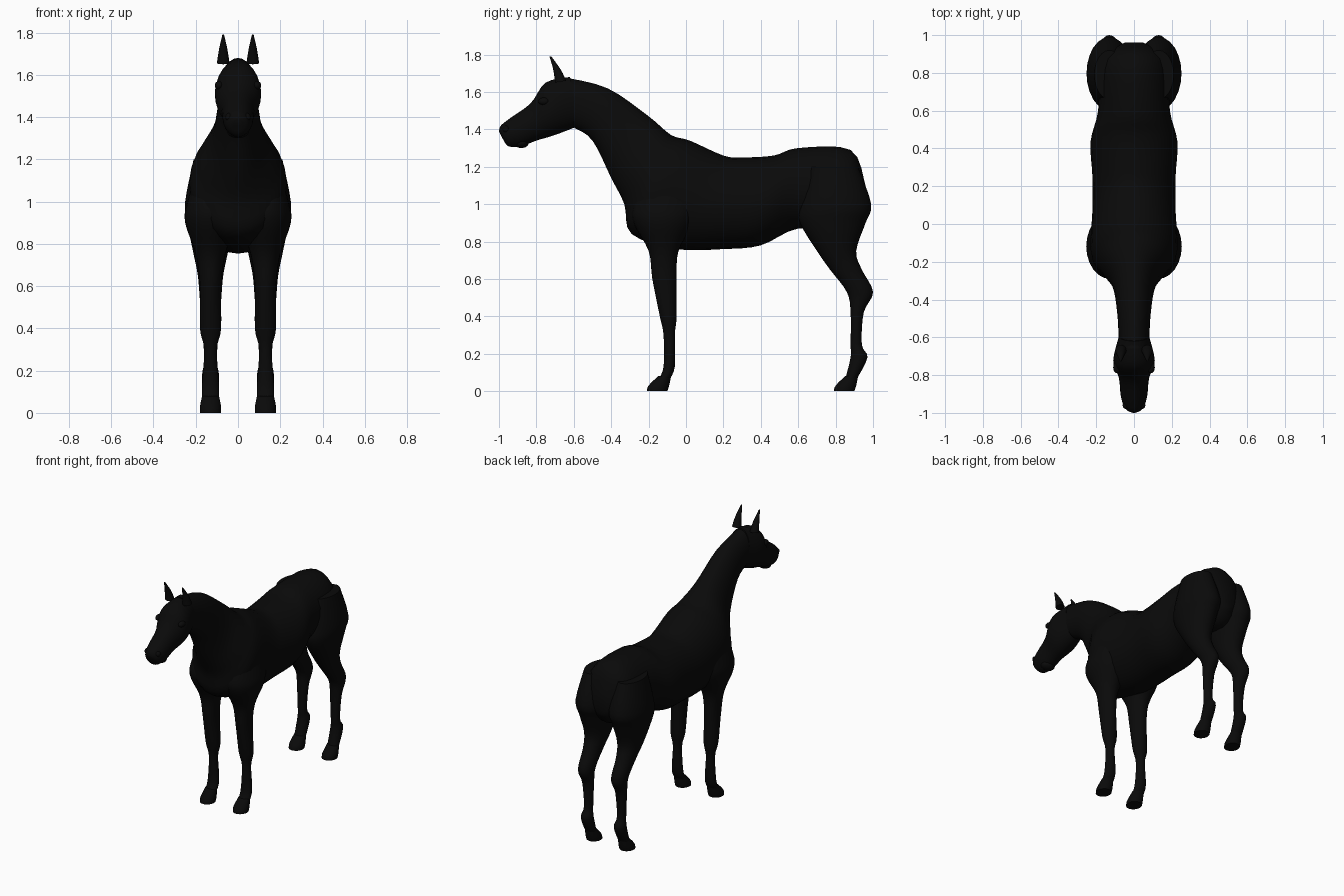
import bpy, bmesh
from math import sin, cos, pi
from mathutils import Vector

default_cube = bpy.data.objects.get("Cube")
if default_cube:
    bpy.data.objects.remove(default_cube, do_unlink=True)

# Single coat colour
coat = bpy.data.materials.new("black coat")
coat.use_nodes = True
coat_colour = (0.003, 0.003, 0.003, 1)
coat.diffuse_color = coat_colour
coat.node_tree.nodes["Principled BSDF"].inputs["Base Color"].default_value = coat_colour

SIDES = 24
STEPS = 4


def finish(name, bm, mirrored):
    """Turn a bmesh into a smooth object, mirrored for paired parts."""
    bmesh.ops.recalc_face_normals(bm, faces=bm.faces)
    mesh = bpy.data.meshes.new(name)
    bm.to_mesh(mesh)
    bm.free()
    mesh.materials.append(coat)
    mesh.shade_smooth()
    mesh.set_sharp_from_angle(angle=pi / 3)
    obj = bpy.data.objects.new(name, mesh)
    bpy.context.collection.objects.link(obj)
    if mirrored:
        mirror = obj.modifiers.new("Mirror", "MIRROR")
        mirror.use_mirror_merge = False


def flowing(sections):
    """Pass a smooth spline through the sections and sample it evenly."""
    keys = [Vector(section) for section in sections]
    keys = [keys[0]] + keys + [keys[-1]]
    for before, start, end, after in zip(keys, keys[1:], keys[2:], keys[3:]):
        leaving, arriving = (end - before) / 2, (after - start) / 2
        for step in range(STEPS):
            t = step / STEPS
            blend = t * t * (3 - 2 * t)
            yield (start.lerp(end, blend)
                   + leaving * t * (1 - t) ** 2
                   - arriving * t * t * (1 - t))
    yield keys[-1]


def loft(name, sections, centre=0.0):
    """Skin elliptical rings. Each section holds y and z of one edge,
    y and z of the opposite edge, and the half width."""
    bm = bmesh.new()
    rings = []
    for y_a, z_a, y_b, z_b, width in flowing(sections):
        edge_a, edge_b = Vector((centre, y_a, z_a)), Vector((centre, y_b, z_b))
        middle, reach = (edge_a + edge_b) / 2, (edge_a - edge_b) / 2
        side = Vector((width, 0, 0))
        angles = [2 * pi * i / SIDES for i in range(SIDES)]
        rings.append([bm.verts.new(middle + reach * cos(a) + side * sin(a))
                      for a in angles])
    for ring, following in zip(rings, rings[1:]):
        for i in range(SIDES):
            j = (i + 1) % SIDES
            bm.faces.new((ring[i], ring[j], following[j], following[i]))
    bm.faces.new(rings[0])
    bm.faces.new(rings[-1])
    finish(name, bm, mirrored=centre > 0)


def limb(name, levels, shift=0.0):
    """Skin a pair of limbs from level rings: height, front y, back y, half width."""
    loft(name, [(front + shift, height, back + shift, height, width)
                for height, front, back, width in levels], centre=0.13)


def ellipsoid(name, centre, radii):
    bm = bmesh.new()
    bmesh.ops.create_uvsphere(bm, u_segments=SIDES, v_segments=SIDES // 2, radius=1)
    bmesh.ops.scale(bm, vec=Vector(radii), verts=bm.verts)
    bmesh.ops.translate(bm, vec=Vector(centre), verts=bm.verts)
    finish(name, bm, mirrored=centre[0] > 0)


# Neck and barrel, from the poll back to the rump
loft("neck_and_body", [
    (-.66, 1.68, -.6, 1.41, .08),
    (-.42, 1.62, -.5, 1.34, .09),
    (-.2, 1.47, -.4, 1.14, .12),
    (-.08, 1.37, -.33, 1, .19),
    (.02, 1.34, -.29, .84, .23),
    (.2, 1.26, -.05, .76, .22),
    (.3, 1.25, .2, .76, .22),
    (.47, 1.26, .4, .78, .23),
    (.6, 1.3, .6, .87, .19),
    (.88, 1.29, .86, .86, .17),
    (.96, 1.1, .96, .96, .05),
])

# Head, from the poll down to the muzzle
loft("head", [
    (-.62, 1.68, -.57, 1.42, .08),
    (-.75, 1.65, -.7, 1.37, .11),
    (-.83, 1.54, -.8, 1.34, .08),
    (-.94, 1.46, -.88, 1.31, .07),
    (-.99, 1.42, -.95, 1.31, .05),
    (-1, 1.39, -.98, 1.35, .02),
])
ellipsoid("lower_lip", (0, -.88, 1.33), (.05, .04, .03))
ellipsoid("eyes", (.09, -.76, 1.55), (.02, .03, .02))
ellipsoid("nostrils", (.04, -.96, 1.4), (.02, .02, .02))

# Pointed ears
loft("ears", [
    (-.7, 1.65, -.64, 1.66, .03),
    (-.71, 1.72, -.67, 1.72, .02),
    (-.73, 1.79, -.72, 1.79, .004),
], centre=0.07)

# Front legs, from the shoulder blade to the pastern
limb("front_legs", [
    (1.2, -.2, .04, .05),
    (1, -.28, .06, .11),
    (.9, -.28, .04, .12),
    (.75, -.2, -.04, .07),
    (.6, -.18, -.05, .05),
    (.4, -.14, -.05, .05),
    (.3, -.12, -.06, .03),
    (.13, -.12, -.06, .04),
    (.06, -.15, -.09, .04),
])

# Hind legs, from the haunch past the hock to the pastern
limb("hind_legs", [
    (1.2, .66, .92, .08),
    (1, .61, .99, .12),
    (.9, .61, .96, .11),
    (.75, .7, .91, .08),
    (.65, .77, .94, .06),
    (.53, .86, 1, .05),
    (.42, .88, .95, .04),
    (.25, .88, .94, .03),
    (.18, .88, .97, .04),
    (.06, .85, .91, .04),
])

# Front and hind hooves share one shape, one unit apart
for part, shift in (("front_hooves", 0), ("hind_hooves", 1)):
    limb(part, [
        (.08, -.15, -.08, .04),
        (.03, -.2, -.09, .05),
        (0, -.21, -.1, .05),
    ], shift)
